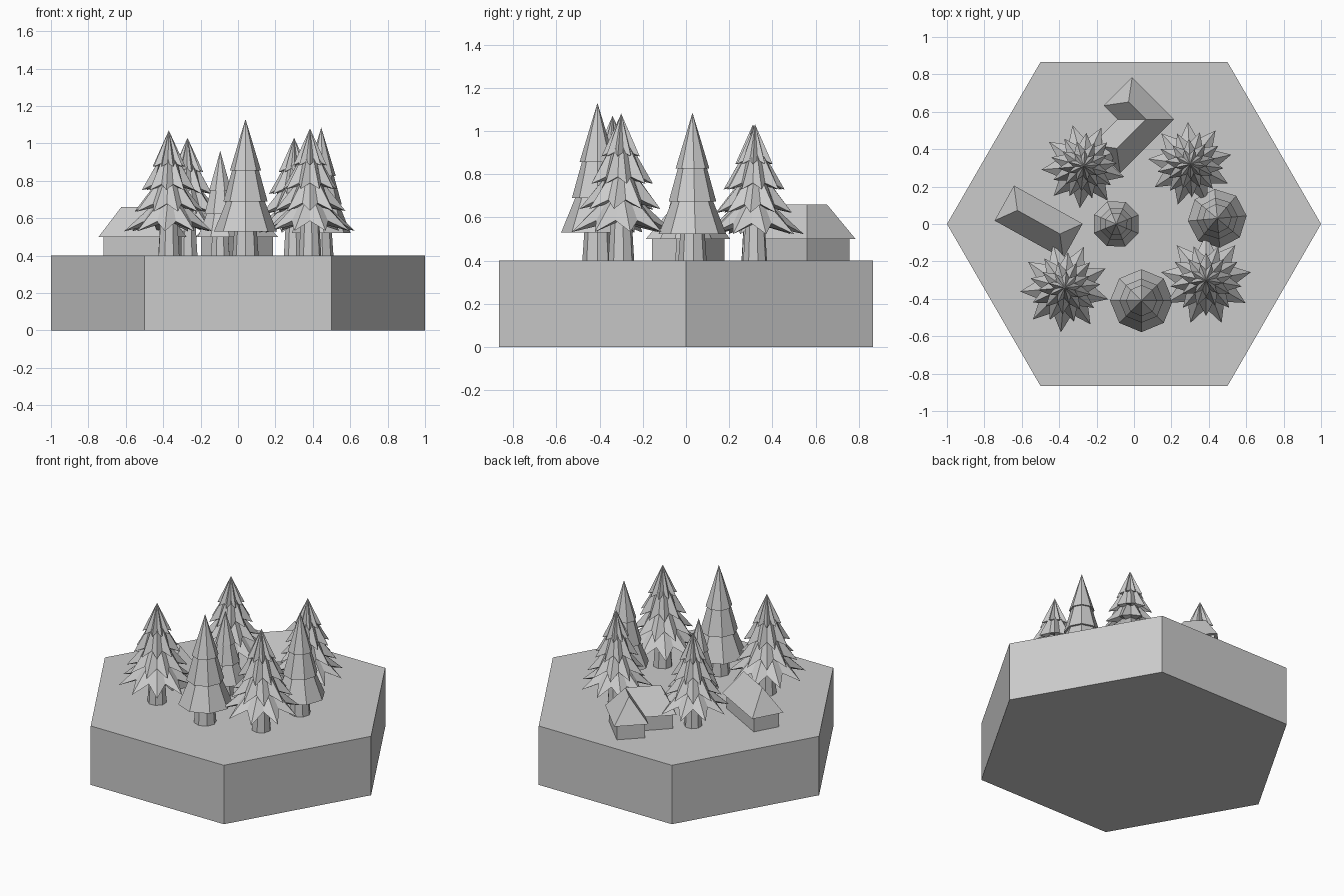
import bpy, bmesh, math
from mathutils import Matrix

cube = bpy.data.objects.get("Cube")
if cube:
    bpy.data.objects.remove(cube)

grey = bpy.data.materials.new("plain_grey")
grey.use_nodes = True
grey.diffuse_color = (0.6, 0.6, 0.6, 1)
grey.node_tree.nodes["Principled BSDF"].inputs["Base Color"].default_value = (0.6, 0.6, 0.6, 1)

GROUND, EAVES, RIDGE = 0.4, 0.5, 0.66


def finish(bm, name, x=0, y=0, z=0, turn=0, scale=1):
    """Turn a bmesh into a placed, flat-shaded object."""
    bmesh.ops.recalc_face_normals(bm, faces=bm.faces)
    bm.transform(Matrix.Translation((x, y, z)) @ Matrix.Rotation(math.radians(turn), 4, 'Z')
                 @ Matrix.Scale(scale, 4))
    mesh = bpy.data.meshes.new(name)
    bm.to_mesh(mesh)
    bm.free()
    mesh.materials.append(grey)
    obj = bpy.data.objects.new(name, mesh)
    bpy.context.collection.objects.link(obj)


def prism(bm, outline, z0, z1):
    low = [bm.verts.new((x, y, z0)) for x, y in outline]
    top = [bm.verts.new((x, y, z1)) for x, y in outline]
    bm.faces.new(low)
    bm.faces.new(top)
    for i in range(len(low)):
        j = (i + 1) % len(low)
        bm.faces.new((low[i], low[j], top[j], top[i]))


def ring(bm, points, r_tip, z_tip, r_valley, z_valley, phase):
    verts = []
    for i in range(points * 2):
        a = math.pi * i / points + phase
        r, z = (r_valley, z_valley) if i % 2 else (r_tip, z_tip)
        verts.append(bm.verts.new((r * math.cos(a), r * math.sin(a), z)))
    return verts


def tree(name, x, y, height, turn, tiers, points, valley, lift, neck, tuck, trunk):
    """Stacked skirts; each has tips and raised valleys, the last ends in a peak."""
    top_z = tiers[-1][2]
    bm = bmesh.new()
    for k, (r, z, peak) in enumerate(tiers):
        phase = k * math.pi / points if valley < 1 else 0
        outer = ring(bm, points, r, z, r * valley, z + lift * r, phase)
        under = bm.verts.new((0, 0, z + lift * r))
        last = k == len(tiers) - 1
        if last:
            tip = bm.verts.new((0, 0, peak))
        else:
            inner = ring(bm, points, r * neck, peak + tuck, r * neck, peak + tuck, phase)
            bm.faces.new(inner)
        for i in range(len(outer)):
            j = (i + 1) % len(outer)
            bm.faces.new((outer[j], outer[i], under))
            if last:
                bm.faces.new((outer[i], outer[j], tip))
            else:
                bm.faces.new((outer[i], outer[j], inner[j], inner[i]))
    finish(bm, name + "_foliage", x, y, GROUND, turn, height / top_z)

    bm = bmesh.new()
    bmesh.ops.create_cone(bm, cap_ends=True, segments=8, radius1=trunk,
                          radius2=trunk * 0.75, depth=0.25,
                          matrix=Matrix.Translation((0, 0, 0.125)))
    finish(bm, name + "_trunk", x, y, GROUND, turn, height / top_z)


def house(name, outline, ridge, slopes, x, y, turn):
    """Walls set in from the eaves, under a hipped roof."""
    bm = bmesh.new()
    prism(bm, outline(0.02), GROUND, EAVES)
    finish(bm, name + "_walls", x, y, 0, turn)
    bm = bmesh.new()
    eaves = [bm.verts.new((px, py, EAVES)) for px, py in outline(0)]
    verts = eaves + [bm.verts.new((px, py, RIDGE)) for px, py in ridge]
    bm.faces.new(eaves)
    for s in slopes:
        bm.faces.new([verts[i] for i in s])
    finish(bm, name + "_roof", x, y, 0, turn)


# Hexagonal ground block
bm = bmesh.new()
prism(bm, [(math.cos(math.pi * i / 3), math.sin(math.pi * i / 3)) for i in range(6)], 0, GROUND)
finish(bm, "ground_block")

# Jagged firs: each tier is (tip radius, tip height, top height)
jagged = [(0.24, 0.13, 0.235), (0.19, 0.235, 0.35), (0.145, 0.35, 0.475), (0.09, 0.475, 0.67)]
for i, (x, y, h, turn) in enumerate([(-0.27, 0.31, 0.63, 25), (0.30, 0.32, 0.63, 13),
                                     (-0.37, -0.34, 0.67, 25), (0.385, -0.30, 0.68, 10)]):
    tree(f"jagged_fir_{i + 1}", x, y, h, turn, jagged, 9, 0.62, 0.22, 0.35, 0.04, 0.06)

# Plain eight-sided firs
plain = [(0.168, 0.13, 0.29), (0.118, 0.29, 0.455), (0.083, 0.455, 0.73)]
for i, (x, y, h, turn) in enumerate([(0.04, -0.41, 0.73, 0), (0.445, 0.03, 0.685, 5),
                                     (-0.095, 0.0, 0.56, 22)]):
    tree(f"plain_fir_{i + 1}", x, y, h, turn, plain, 4, 1, 0, 0.6, 0.005, 0.07)

# Small straight house
L, W, HIP = 0.21, 0.107, 0.08
house("small_house",
      lambda e: [(-L + e, -W + e), (L - e, -W + e), (L - e, W - e), (-L + e, W - e)],
      [(HIP - L, 0), (L - HIP, 0)],
      [(0, 1, 5, 4), (1, 2, 5), (2, 3, 4, 5), (3, 0, 4)],
      -0.51, 0.01, -29)

# L-shaped house, measured from its outer corner
A, B, T = 0.318, 0.408, 0.215
house("corner_house",
      lambda e: [(e, e), (A - e, e), (A - e, T - e), (T - e, T - e), (T - e, B - e), (e, B - e)],
      [(A - HIP, T / 2), (T / 2, T / 2), (T / 2, B - HIP)],
      [(0, 1, 6, 7), (1, 2, 6), (2, 3, 7, 6), (3, 4, 8, 7), (4, 5, 8), (5, 0, 7, 8)],
      0.215, 0.56, 135)
